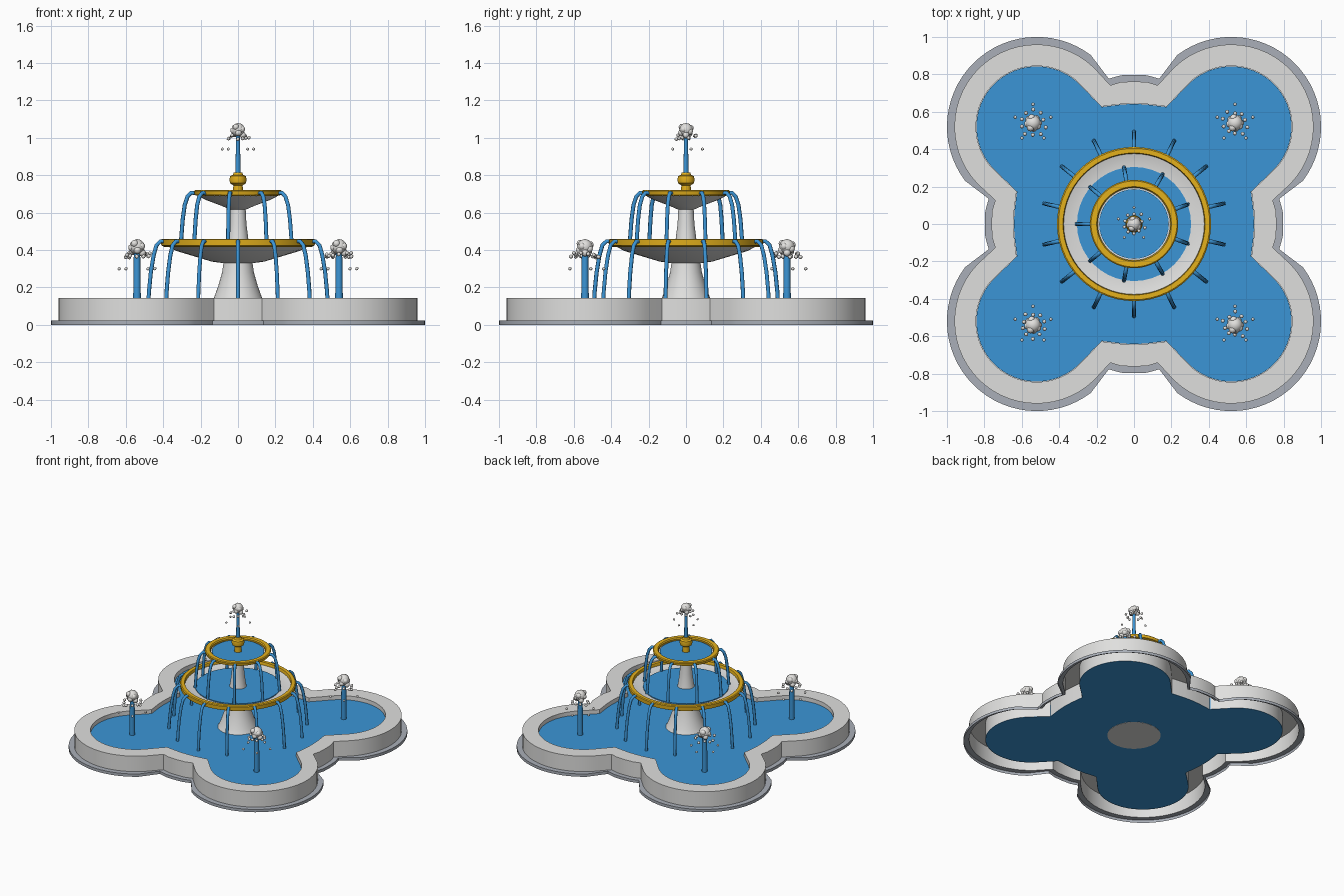
import bpy, bmesh, math, random
from mathutils import Vector, Matrix

if "Cube" in bpy.data.objects:
    bpy.data.objects.remove(bpy.data.objects["Cube"])

random.seed(4)


def material(name, rgb):
    m = bpy.data.materials.new(name)
    m.diffuse_color = (*rgb, 1)
    m.use_nodes = True
    m.node_tree.nodes["Principled BSDF"].inputs["Base Color"].default_value = m.diffuse_color
    return m


STONE = material("pale stone", (0.74, 0.74, 0.73))
PLINTH = material("grey stone", (0.40, 0.43, 0.48))
WATER = material("blue water", (0.044, 0.30, 0.67))
GOLD = material("gold", (0.78, 0.44, 0.012))
FOAM = material("white foam", (0.76, 0.75, 0.73))


def finish(name, bm, mats, angle=35):
    me = bpy.data.meshes.new(name)
    bm.to_mesh(me)
    bm.free()
    ob = bpy.data.objects.new(name, me)
    bpy.context.collection.objects.link(ob)
    for m in mats:
        me.materials.append(m)
    bpy.ops.object.select_all(action='DESELECT')
    ob.select_set(True)
    bpy.context.view_layer.objects.active = ob
    bpy.ops.object.shade_smooth_by_angle(angle=math.radians(angle))
    return ob


def loft(name, rings, mats, caps=(False, False), rule=None, closed=False):
    """Skin a stack of equal-length rings."""
    bm = bmesh.new()
    loops = [[bm.verts.new(p) for p in ring] for ring in rings]
    n = len(loops[0])
    pairs = list(zip(loops, loops[1:]))
    if closed:
        pairs.append((loops[-1], loops[0]))
    for k, (a, b) in enumerate(pairs):
        for i in range(n):
            j = (i + 1) % n
            f = bm.faces.new((a[i], a[j], b[j], b[i]))
            f.material_index = rule(k) if rule else 0
    if caps[0]:
        bm.faces.new(loops[0][::-1])
    if caps[1]:
        bm.faces.new(loops[-1])
    return finish(name, bm, mats)


def lathe(name, profile, mat, x=0, y=0, n=40, caps=(True, True), closed=False):
    rings = [[(x + r * math.cos(2 * math.pi * i / n), y + r * math.sin(2 * math.pi * i / n), z)
              for i in range(n)] for r, z in profile]
    return loft(name, rings, [mat], caps, closed=closed)


def quatrefoil(r, flat, corner, end, z, n=30):
    """Four round lobes joined by short, nearly flat sides."""
    quarter = [(flat, 0), (flat - 0.003, 0.07), corner]
    for i in range(n + 1):
        a = math.radians(90 - end + (2 * end - 90) * i / n)
        quarter.append((0.52 + r * math.cos(a), 0.52 + r * math.sin(a)))
    quarter += [corner[::-1], (0.07, flat - 0.003)]
    pts = []
    for q in range(4):
        rot = Matrix.Rotation(q * math.pi / 2, 3, 'Z')
        pts += [rot @ Vector((px, py, z)) for px, py in quarter]
    return pts


def base(z):
    return quatrefoil(0.48, 0.798, (0.777, 0.135), 127, z)


def wall(z):
    return quatrefoil(0.44, 0.762, (0.742, 0.127), 140, z)


def inner(z, gap=0):
    return quatrefoil(0.325 - gap, 0.644 - gap, (0.628 - gap, 0.176 - gap), 137, z)


# Pool: stepped plinth and hollow wall, open underneath
loft("pool_wall", [base(0), base(0.022), wall(0.022), wall(0.143), inner(0.143), inner(0.02)],
     [STONE, PLINTH], rule=lambda k: 1 if k < 2 else 0)
loft("pool_water", [inner(0.02, 0.002), inner(0.112, 0.002)], [WATER], caps=(True, True))

# Pedestal and upper column
lathe("pedestal", [(0.19, 0.018), (0.185, 0.05), (0.155, 0.09), (0.128, 0.145), (0.105, 0.21),
                   (0.085, 0.28), (0.075, 0.35)], STONE)
lathe("column", [(0.065, 0.41), (0.055, 0.46), (0.045, 0.54), (0.04, 0.64)], STONE)

# Bowls with gold rims and water
lathe("lower_bowl", [(0.08, 0.33), (0.14, 0.338), (0.33, 0.395), (0.385, 0.425), (0.385, 0.44),
                     (0.35, 0.43), (0.30, 0.425)], STONE)
lathe("lower_rim", [(0.39, 0.415), (0.41, 0.425), (0.412, 0.455), (0.405, 0.46), (0.38, 0.46),
                    (0.376, 0.45), (0.378, 0.415)], GOLD, n=56, caps=(False, False), closed=True)
lathe("lower_bowl_water", [(0.305, 0.424), (0.305, 0.432)], WATER)
lathe("upper_bowl", [(0.04, 0.615), (0.085, 0.635), (0.17, 0.667), (0.215, 0.69), (0.215, 0.70),
                     (0.18, 0.695)], STONE)
lathe("upper_rim", [(0.215, 0.69), (0.232, 0.695), (0.236, 0.715), (0.23, 0.72), (0.20, 0.72),
                    (0.194, 0.712), (0.197, 0.69)], GOLD, n=48, caps=(False, False), closed=True)
lathe("upper_bowl_water", [(0.186, 0.695), (0.186, 0.704)], WATER)

# Gold finial nozzle
lathe("finial", [(0.027, 0.70), (0.025, 0.745), (0.042, 0.757), (0.046, 0.775), (0.042, 0.795),
                 (0.028, 0.802), (0.022, 0.815)], GOLD, n=24)


# Falling streams, bent tubes repeated around each rim
def streams(name, path, count, start, radius, sides=8):
    bm = bmesh.new()
    for s in range(count):
        rot = Matrix.Rotation(start + 2 * math.pi * s / count, 3, 'Z')
        loops = []
        for k, (r, z) in enumerate(path):
            p, q = path[max(k - 1, 0)], path[min(k + 1, len(path) - 1)]
            t = Vector((q[0] - p[0], 0, q[1] - p[1])).normalized()
            u, v = Vector((0, 1, 0)), Vector((-t.z, 0, t.x))
            ring = []
            for i in range(sides):
                a = 2 * math.pi * i / sides
                ring.append(bm.verts.new(rot @ (Vector((r, 0, z)) + radius * (u * math.cos(a) + v * math.sin(a)))))
            loops.append(ring)
        for a, b in zip(loops, loops[1:]):
            for i in range(sides):
                bm.faces.new((a[i], a[(i + 1) % sides], b[(i + 1) % sides], b[i]))
        bm.faces.new(loops[0])
        bm.faces.new(loops[-1])
    bmesh.ops.recalc_face_normals(bm, faces=bm.faces)
    finish(name, bm, [WATER], 50)


streams("lower_streams", [(0.40, 0.445), (0.425, 0.447), (0.447, 0.425), (0.463, 0.37), (0.478, 0.28),
                          (0.488, 0.18), (0.493, 0.10)], 14, math.pi / 2, 0.011)
streams("upper_streams", [(0.225, 0.703), (0.25, 0.706), (0.27, 0.685), (0.285, 0.64), (0.296, 0.56),
                          (0.306, 0.43)], 9, math.pi, 0.011)


# Spray: a foam cluster with droplets around it
def spray(name, x, y, z, s):
    bm = bmesh.new()

    def ball(dx, dy, dz, r, sub):
        bmesh.ops.create_icosphere(bm, subdivisions=sub, radius=r,
                                   matrix=Matrix.Translation((x + dx * s, y + dy * s, z + dz * s)))
    ball(0, 0, 0.012, 0.042 * s, 2)
    for i in range(8):
        a = i * 2.4
        ball(0.028 * math.cos(a), 0.028 * math.sin(a), -0.02 + 0.007 * i, 0.02 * s, 2)
    for i in range(10):
        a = 2 * math.pi * i / 10 + 0.3
        r = random.uniform(0.05, 0.075)
        ball(r * math.cos(a), r * math.sin(a), random.uniform(-0.045, -0.02), 0.012 * s, 1)
    for i in range(5):
        a = 2 * math.pi * i / 5 + math.pi / 2
        ball(0.1 * math.cos(a), 0.1 * math.sin(a), -0.105, 0.01 * s, 1)
    finish(name, bm, [FOAM], 50)


for i, (sx, sy) in enumerate([(1, 1), (-1, 1), (-1, -1), (1, -1)]):
    lathe(f"lobe_jet_{i}", [(0.021, 0.10), (0.017, 0.39)], WATER, 0.54 * sx, 0.54 * sy, n=12)
    spray(f"lobe_spray_{i}", 0.54 * sx, 0.54 * sy, 0.405, 1)
lathe("centre_jet", [(0.014, 0.81), (0.010, 1.02)], WATER, n=12)
spray("centre_spray", 0, 0, 1.032, 0.88)
